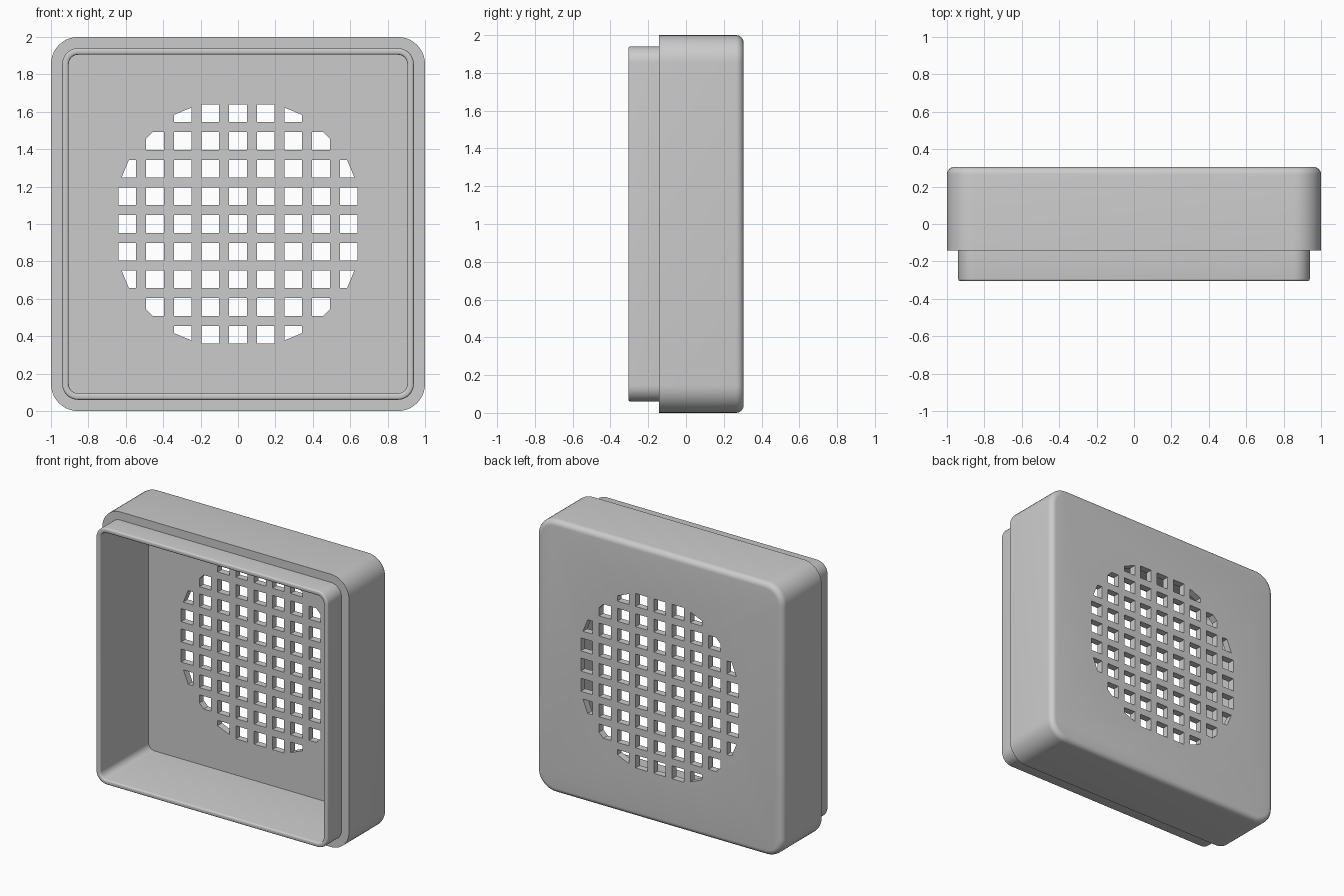
import bpy, bmesh, math
from mathutils import Vector

if "Cube" in bpy.data.objects:
    bpy.data.objects.remove(bpy.data.objects["Cube"])

CZ = 1.0                       # height of the centre axis
SEG = 10                       # segments per rounded corner
PITCH, HOLE = 0.148, 0.095     # grille spacing and opening size
GRILLE_R = 0.67                # distance from centre to the sides of the 16-sided grille limit

grey = bpy.data.materials.new("light grey plastic")
grey.diffuse_color = (0.6, 0.6, 0.6, 1)
grey.use_nodes = True
grey.node_tree.nodes["Principled BSDF"].inputs["Base Color"].default_value = grey.diffuse_color


def rounded_square(bm, half, radius, y):
    loop = []
    for k in range(4):
        mid = math.radians(45 + 90 * k)
        cx = math.copysign(half - radius, math.cos(mid))
        cz = math.copysign(half - radius, math.sin(mid))
        for i in range(SEG + 1):
            a = math.radians(90 * (k + i / SEG))
            loop.append(bm.verts.new((cx + radius * math.cos(a), y, CZ + cz + radius * math.sin(a))))
    return loop


def make_object(name, bm):
    bmesh.ops.recalc_face_normals(bm, faces=bm.faces[:])
    mesh = bpy.data.meshes.new(name)
    bm.to_mesh(mesh)
    bm.free()
    mesh.materials.append(grey)
    obj = bpy.data.objects.new(name, mesh)
    bpy.context.collection.objects.link(obj)
    return obj


# Housing: rounded-square sections from the back edge, over the step and rim, into the cavity
sections = []
for i in range(7):                                   # rounded back edge
    a = math.radians(15 * i)
    inset = 0.04 * (1 - math.sin(a))
    sections.append((1.0 - inset, 0.145 - inset, 0.265 + 0.04 * math.cos(a)))
sections += [(1.0, 0.145, -0.143), (0.94, 0.085, -0.143)]
for i in range(5):                                   # outer edge of the rim
    a = math.radians(22.5 * i)
    inset = 0.012 * (1 - math.cos(a))
    sections.append((0.94 - inset, 0.085 - inset, -0.293 - 0.012 * math.sin(a)))
for i in range(5):                                   # inner edge of the rim
    a = math.radians(22.5 * i)
    inset = 0.012 * (1 - math.sin(a))
    sections.append((0.905 + inset, 0.05 + inset, -0.293 - 0.012 * math.cos(a)))
sections.append((0.905, 0.05, 0.255))

bm = bmesh.new()
loops = [rounded_square(bm, *s) for s in sections]
for a, b in zip(loops, loops[1:]):
    n = len(a)
    for i in range(n):
        j = (i + 1) % n
        bm.faces.new((a[i], a[j], b[j], b[i]))
bm.faces.new(loops[0])                               # outside of the back plate
bm.faces.new(loops[-1])                              # cavity floor
housing = make_object("housing", bm)


def clip(poly, normal, limit):
    out = []
    for p, q in zip(poly, poly[1:] + poly[:1]):
        dp, dq = p.dot(normal) - limit, q.dot(normal) - limit
        if dp <= 0:
            out.append(p)
        if dp * dq < 0:
            out.append(p.lerp(q, dp / (dp - dq)))
    return out


# Grille cutter: a grid of square openings trimmed to a 16-sided outline
bm = bmesh.new()
h = HOLE / 2
for col in range(-4, 5):
    for row in range(-4, 5):
        if abs(col) + abs(row) > 6:
            continue
        c = Vector((col * PITCH, row * PITCH))
        poly = [c + Vector(d) for d in ((-h, -h), (h, -h), (h, h), (-h, h))]
        for k in range(16):
            a = math.tau * k / 16
            poly = clip(poly, Vector((math.cos(a), math.sin(a))), GRILLE_R)
        front = [bm.verts.new((p.x, 0.15, CZ + p.y)) for p in poly]
        back = [bm.verts.new((p.x, 0.4, CZ + p.y)) for p in poly]
        bm.faces.new(front)
        bm.faces.new(back[::-1])
        for i in range(len(poly)):
            j = (i + 1) % len(poly)
            bm.faces.new((front[i], back[i], back[j], front[j]))
cutter = make_object("grille_cutter", bm)

# Cut the openings and remove the helper
mod = housing.modifiers.new("grille", 'BOOLEAN')
mod.operation = 'DIFFERENCE'
mod.solver = 'EXACT'
mod.object = cutter
bpy.context.view_layer.objects.active = housing
housing.select_set(True)
bpy.ops.object.modifier_apply(modifier=mod.name)
bpy.data.objects.remove(cutter)
bpy.ops.object.shade_smooth_by_angle(angle=math.radians(35))
